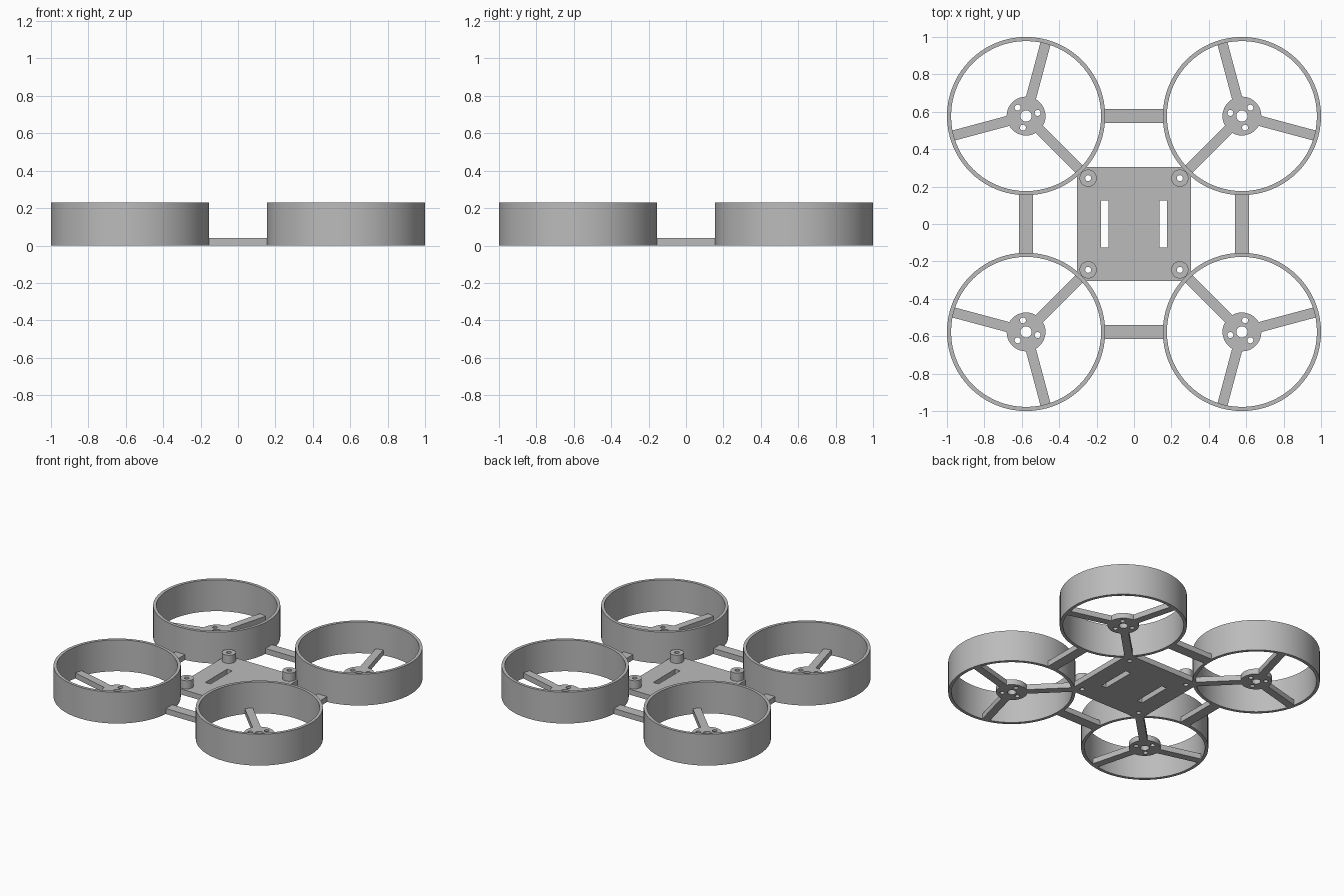
import bpy, bmesh
from math import cos, sin, pi, radians

if "Cube" in bpy.data.objects:
    bpy.data.objects.remove(bpy.data.objects["Cube"], do_unlink=True)

grey = bpy.data.materials.new("grey plastic")
grey.use_nodes = True
COLOUR = (0.5, 0.5, 0.5, 1)
grey.diffuse_color = COLOUR
grey.node_tree.nodes["Principled BSDF"].inputs["Base Color"].default_value = COLOUR

DECK = 0.04      # thickness of the flat frame
WALL = 0.23      # height of the duct rings
CENTRE = 0.577   # duct centre offset on x and y
BOSS = 0.245     # screw boss offset on x and y


def circle(r, n, x=0, y=0):
    return [(x + r * cos(2 * pi * i / n), y + r * sin(2 * pi * i / n)) for i in range(n)]


def rect(x, y, w, d):
    return [(x + i * w / 2, y + j * d / 2) for i, j in ((-1, -1), (1, -1), (1, 1), (-1, 1))]


def slab(name, outlines, z0, z1, loc=(0, 0), turn=0):
    """Extrude an outline; any further outlines inside it become holes."""
    curve = bpy.data.curves.new(name, "CURVE")
    curve.dimensions = "2D"
    curve.fill_mode = "BOTH"
    curve.extrude = (z1 - z0) / 2
    for pts in outlines:
        spline = curve.splines.new("POLY")
        spline.points.add(len(pts) - 1)
        for p, (x, y) in zip(spline.points, pts):
            p.co = (x, y, 0, 1)
        spline.use_cyclic_u = True
    temp = bpy.data.objects.new(name + "_outline", curve)
    bpy.context.collection.objects.link(temp)
    graph = bpy.context.evaluated_depsgraph_get()
    mesh = bpy.data.meshes.new_from_object(temp.evaluated_get(graph))
    bpy.data.objects.remove(temp, do_unlink=True)
    bpy.data.curves.remove(curve)

    bm = bmesh.new()
    bm.from_mesh(mesh)
    bmesh.ops.remove_doubles(bm, verts=bm.verts, dist=0.0001)
    bmesh.ops.recalc_face_normals(bm, faces=bm.faces)
    bm.to_mesh(mesh)
    bm.free()
    mesh.materials.clear()
    mesh.materials.append(grey)
    obj = bpy.data.objects.new(name, mesh)
    obj.location = (*loc, (z0 + z1) / 2)
    obj.rotation_euler.z = turn
    bpy.context.collection.objects.link(obj)
    bpy.ops.object.select_all(action="DESELECT")
    obj.select_set(True)
    bpy.context.view_layer.objects.active = obj
    bpy.ops.object.shade_smooth_by_angle(angle=radians(30))
    return obj


corners = [("front_right", -1, -1), ("front_left", 1, -1),
           ("back_left", 1, 1), ("back_right", -1, 1)]

# Centre plate with two strap slots and four screw holes
slots = [rect(s * 0.156, 0, 0.042, 0.253) for s in (-1, 1)]
screws = [circle(0.016, 24, sx * BOSS, sy * BOSS) for _, sx, sy in corners]
slab("centre_plate", [rect(0, 0, 0.61, 0.61)] + slots + screws, 0, DECK)

for i, (corner, sx, sy) in enumerate(corners):
    # Screw boss on the plate
    slab(corner + "_boss", [circle(0.046, 32), circle(0.016, 24)],
         DECK, 0.10, (sx * BOSS, sy * BOSS))

    # Duct ring
    centre = (sx * CENTRE, sy * CENTRE)
    slab(corner + "_duct", [circle(0.423, 72), circle(0.401, 72)], 0, WALL, centre)

    # Motor hub: one shaft hole and three screw holes, set opposite the spokes
    inward = radians(45 + 90 * i)
    holes = [circle(0.016, 20, -0.064 * cos(a), -0.064 * sin(a))
             for a in (0, 2 * pi / 3, 4 * pi / 3)]
    slab(corner + "_hub", [circle(0.104, 40), circle(0.03, 28)] + holes,
         0, DECK, centre, inward)

    # Three spokes, the first pointing at the centre plate
    for k in range(3):
        slab(f"{corner}_spoke_{k + 1}", [rect(0.252, 0, 0.312, 0.055)],
             0, DECK, centre, inward + k * 2 * pi / 3)

# Beams joining neighbouring ducts
for name, x, y, turn in (("front_beam", 0, -1, 0), ("back_beam", 0, 1, 0),
                         ("left_beam", 1, 0, pi / 2), ("right_beam", -1, 0, pi / 2)):
    slab(name, [rect(0, 0, 0.33, 0.075)], 0, DECK, (x * CENTRE, y * CENTRE), turn)
